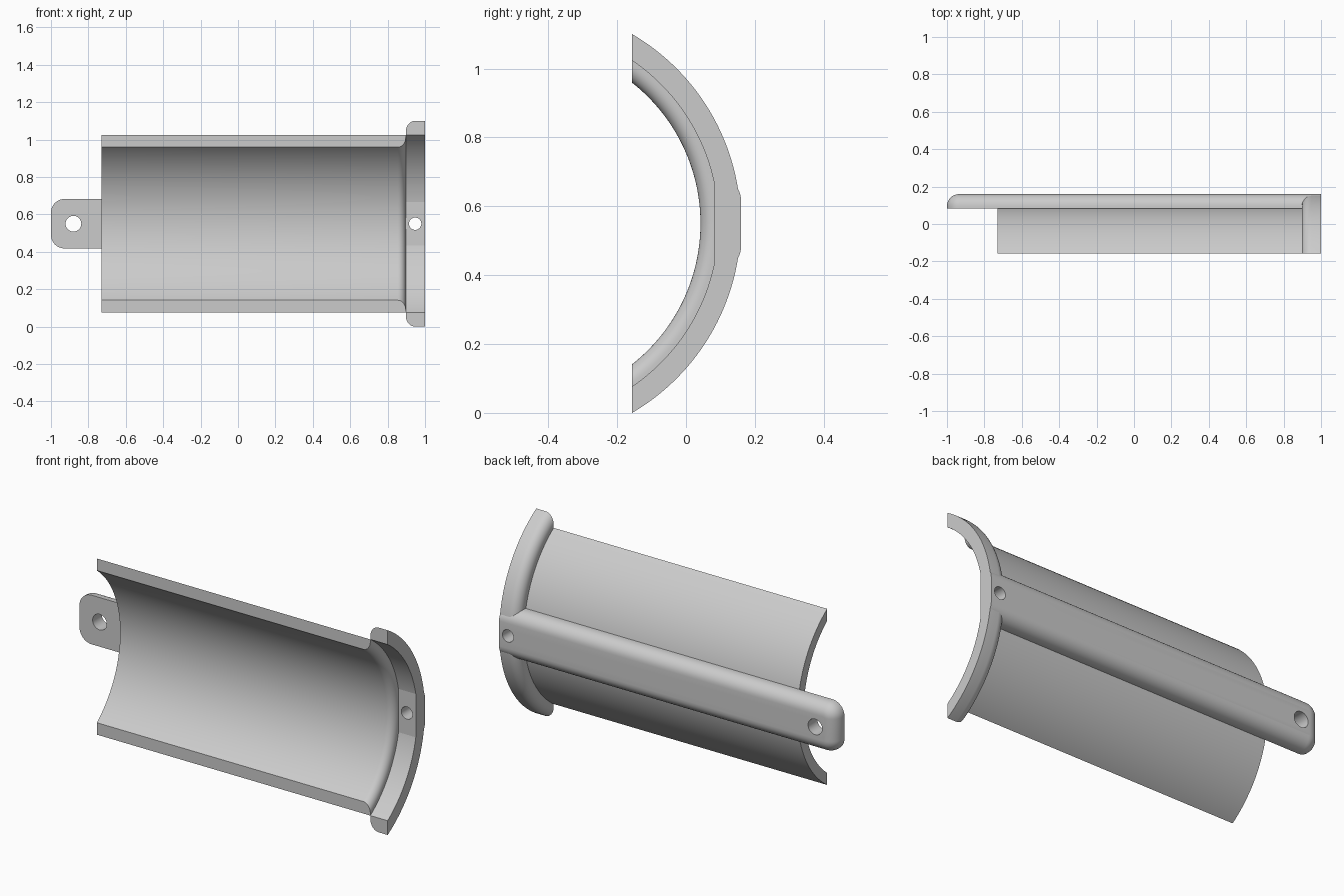
import bpy, bmesh, math
from mathutils import Matrix

cube = bpy.data.objects.get("Cube")
if cube:
    bpy.data.objects.remove(cube, do_unlink=True)

AXIS_Y, AXIS_Z = -0.478, 0.55      # axis of the half shell
CUT_Y = -0.157                     # flat plane trimming the shell
INNER, OUTER, RIM = 0.52, 0.572, 0.637
FLANGE_X = 0.897

grey = bpy.data.materials.new("plain_grey")
grey.use_nodes = True
colour = (0.6, 0.6, 0.6, 1)
grey.diffuse_color = colour
grey.node_tree.nodes["Principled BSDF"].inputs["Base Color"].default_value = colour


def finish(name, bm):
    bmesh.ops.recalc_face_normals(bm, faces=bm.faces)
    mesh = bpy.data.meshes.new(name)
    bm.to_mesh(mesh)
    bm.free()
    mesh.materials.append(grey)
    obj = bpy.data.objects.new(name, mesh)
    bpy.context.collection.objects.link(obj)
    return obj


def arc(cx, cr, radius, start, end, steps=8):
    angles = [math.radians(start + (end - start) * i / steps) for i in range(steps + 1)]
    return [(cx + radius * math.cos(a), cr + radius * math.sin(a)) for a in angles]


def swept_shell(name, profile, steps=96, spread=64):
    """Sweep an (x, radius) profile around the axis and trim it flat at the front."""
    bm = bmesh.new()
    rings = []
    for i in range(steps + 1):
        a = math.radians(-spread + 2 * spread * i / steps)
        rings.append([bm.verts.new((x, AXIS_Y + r * math.cos(a), AXIS_Z + r * math.sin(a)))
                      for x, r in profile])
    n = len(profile)
    for a, b in zip(rings, rings[1:]):
        for j in range(n):
            k = (j + 1) % n
            bm.faces.new((a[j], a[k], b[k], b[j]))
    bmesh.ops.bisect_plane(bm, geom=bm.verts[:] + bm.edges[:] + bm.faces[:],
                           plane_co=(0, CUT_Y, 0), plane_no=(0, -1, 0), clear_outer=True)
    bmesh.ops.holes_fill(bm, edges=[e for e in bm.edges if e.is_boundary], sides=0)
    return finish(name, bm)


def drill(obj, x, radius):
    """Cut a round hole through the part from front to back."""
    bm = bmesh.new()
    bmesh.ops.create_cone(bm, cap_ends=True, segments=40, radius1=radius, radius2=radius, depth=0.6,
                          matrix=Matrix.Translation((x, 0.1, AXIS_Z)) @ Matrix.Rotation(math.pi / 2, 4, 'X'))
    cutter = finish("hole_cutter", bm)
    cutter.hide_render = True
    mod = obj.modifiers.new("hole", 'BOOLEAN')
    mod.operation = 'DIFFERENCE'
    mod.solver = 'EXACT'
    mod.object = cutter
    bpy.context.view_layer.objects.active = obj
    bpy.ops.object.modifier_apply(modifier=mod.name)
    bpy.data.objects.remove(cutter, do_unlink=True)


# Half shell with a rounded inner lip
lip = 0.042
shell = swept_shell("half_shell", [(-0.73, OUTER), (-0.73, INNER)]
                    + arc(FLANGE_X - lip, INNER + lip, lip, -90, 0)
                    + [(FLANGE_X, OUTER)])

# End flange with a rounded outer edge
edge = 0.05
flange = swept_shell("end_flange", [(1, RIM), (1, OUTER), (FLANGE_X, OUTER)]
                     + arc(FLANGE_X + edge, RIM - edge, edge, 180, 90))

# Mounting bar along the back
BACK, FRONT = 0.16, 0.082
bm = bmesh.new()
bmesh.ops.create_cube(bm, size=1, matrix=Matrix.Translation((0, (BACK + FRONT) / 2, AXIS_Z))
                      @ Matrix.Diagonal((2, BACK - FRONT, 0.264, 1)))
tip = [e for e in bm.edges if all(v.co.x < -0.99 for v in e.verts)
       and abs(e.verts[0].co.y - e.verts[1].co.y) > 0.01]
bmesh.ops.bevel(bm, geom=tip, offset=0.072, segments=10, profile=0.5, affect='EDGES')
rim = [e for e in bm.edges if all(v.co.y > BACK - 0.001 for v in e.verts)
       and not all(v.co.x > 0.99 for v in e.verts)]
bmesh.ops.bevel(bm, geom=rim, offset=0.065, segments=8, profile=0.5, affect='EDGES')
bar = finish("mounting_bar", bm)

# Screw holes
drill(bar, -0.88, 0.042)
drill(bar, 0.947, 0.033)
drill(flange, 0.947, 0.033)

for obj in bpy.context.view_layer.objects:
    obj.select_set(obj in (shell, flange, bar))
bpy.context.view_layer.objects.active = shell
bpy.ops.object.shade_smooth_by_angle(angle=math.radians(30))
